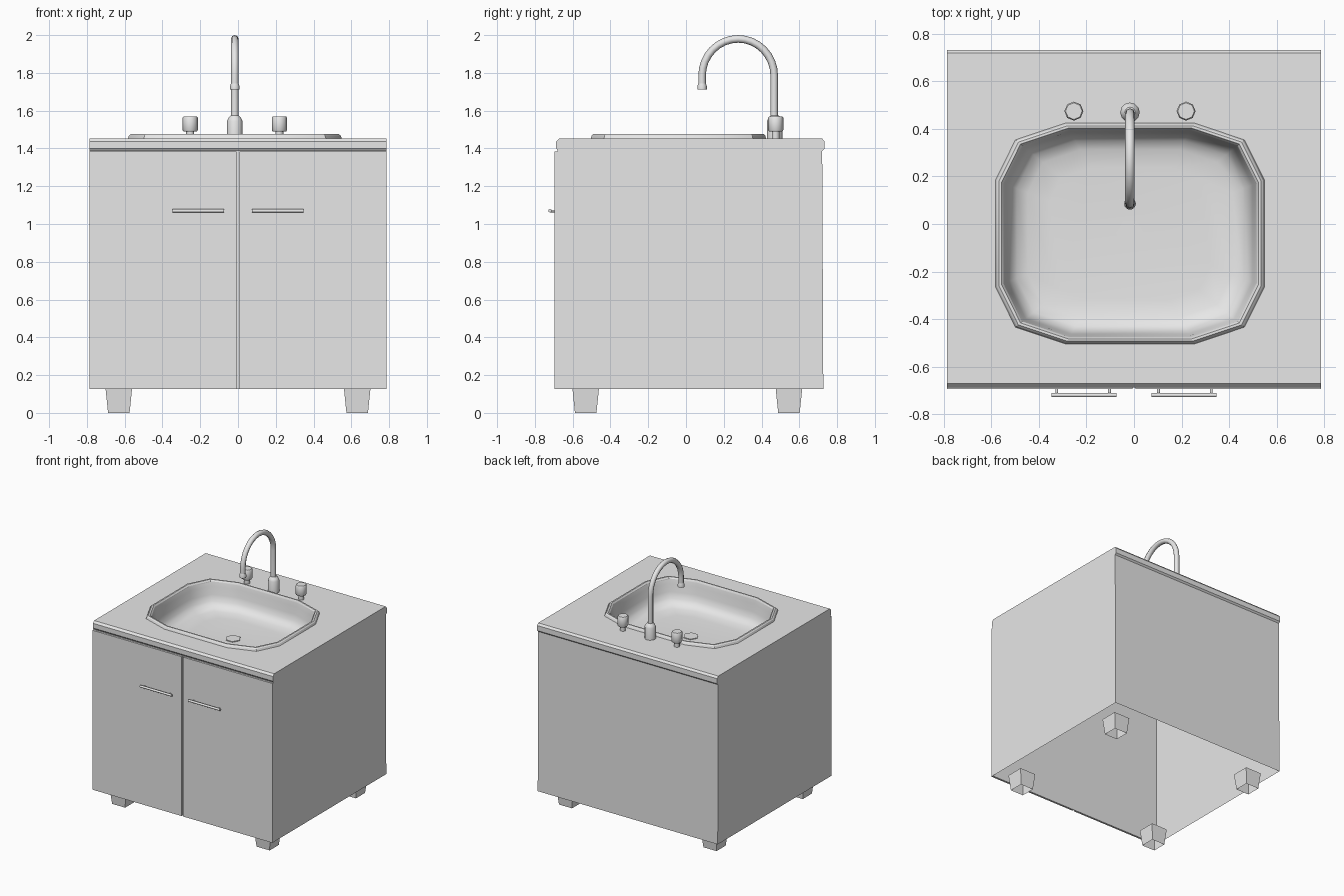
import bpy, bmesh, math
from mathutils import Vector

cube = bpy.data.objects.get("Cube")
if cube:
    bpy.data.objects.remove(cube)

grey = bpy.data.materials.new("plain grey")
grey.use_nodes = True
grey.diffuse_color = (0.8, 0.8, 0.8, 1)
grey.node_tree.nodes["Principled BSDF"].inputs["Base Color"].default_value = (0.8, 0.8, 0.8, 1)

TOP = 1.453          # worktop height
FLOOR = 0.127        # cabinet underside
SINK = Vector((-0.017, -0.04, 0))
TAP_Y = 0.47


def finish(name, bm, angle=None):
    mesh = bpy.data.meshes.new(name)
    bm.to_mesh(mesh)
    bm.free()
    obj = bpy.data.objects.new(name, mesh)
    bpy.context.collection.objects.link(obj)
    mesh.materials.append(grey)
    if angle:
        bpy.ops.object.select_all(action='DESELECT')
        obj.select_set(True)
        bpy.context.view_layer.objects.active = obj
        bpy.ops.object.shade_smooth_by_angle(angle=math.radians(angle))
    return obj


def box(name, low, high):
    bm = bmesh.new()
    bmesh.ops.create_cube(bm, size=1)
    low, high = Vector(low), Vector(high)
    for v in bm.verts:
        v.co = (low + high) / 2 + v.co * (high - low)
    return finish(name, bm)


def outline():
    """Twelve-sided sink outline, counter-clockwise, around its own centre."""
    quarter = [(0.566, 0.225), (0.482, 0.394), (0.273, 0.464)]
    half = quarter + [(-x, y) for x, y in reversed(quarter)]
    return half + [(-x, -y) for x, y in half]


def sink_ring(bm, scale, z):
    return [bm.verts.new(SINK + Vector((x * scale, y * scale, z))) for x, y in outline()]


def bridge(bm, rings):
    for a, b in zip(rings, rings[1:]):
        n = len(a)
        for i in range(n):
            j = (i + 1) % n
            bm.faces.new((a[i], a[j], b[j], b[i]))


def lathe(name, profile, x, y, sides, angle):
    """Turned part from (radius, height) pairs, bottom to top."""
    bm = bmesh.new()
    rings = []
    for r, z in profile:
        rings.append([bm.verts.new((x + r * math.cos(t), y + r * math.sin(t), z))
                      for t in (math.tau * i / sides for i in range(sides))])
    bridge(bm, rings)
    bm.faces.new(rings[0][::-1])
    bm.faces.new(rings[-1])
    return finish(name, bm, angle)


def rod(name, start, end, radius):
    start, end = Vector(start), Vector(end)
    axis = end - start
    bm = bmesh.new()
    bmesh.ops.create_cone(bm, cap_ends=True, segments=10, radius1=radius,
                          radius2=radius, depth=axis.length)
    turn = axis.to_track_quat('Z', 'Y').to_matrix()
    bmesh.ops.rotate(bm, verts=bm.verts, matrix=turn)
    bmesh.ops.translate(bm, verts=bm.verts, vec=(start + end) / 2)
    return finish(name, bm, 40)


# Cabinet shell with rolled worktop edges, open underneath
front = [(-0.68, FLOOR), (-0.68, 1.39), (-0.687, 1.4), (-0.687, 1.437), (-0.672, TOP)]
back = [(0.72, TOP), (0.733, 1.437), (0.733, 1.397), (0.721, 1.385), (0.727, FLOOR)]
bm = bmesh.new()
sides = [[bm.verts.new((x, y, z)) for y, z in front + back] for x in (-0.786, 0.786)]
bm.faces.new(sides[0])
bm.faces.new(sides[1][::-1])
for i in range(len(sides[0]) - 1):
    if i != len(front) - 1:
        bm.faces.new((sides[0][i], sides[1][i], sides[1][i + 1], sides[0][i + 1]))
# Worktop surface with the sink opening left out
k = len(front) - 1
corners = [sides[0][k], sides[1][k], sides[1][k + 1], sides[0][k + 1]]
hole = sink_ring(bm, 0.965, TOP)
edges = []
for loop in (corners, hole):
    for a, b in zip(loop, loop[1:] + loop[:1]):
        edges.append(bm.edges.get((a, b)) or bm.edges.new((a, b)))
bmesh.ops.triangle_fill(bm, edges=edges, use_beauty=True, normal=(0, 0, 1))
bmesh.ops.recalc_face_normals(bm, faces=bm.faces)
finish("cabinet_and_worktop", bm)

# Sink rim
bm = bmesh.new()
bridge(bm, [sink_ring(bm, s, z) for s, z in
            [(1.0, TOP), (0.99, 1.468), (0.975, 1.476), (0.955, 1.476), (0.94, 1.465), (0.935, 1.45)]])
finish("sink_rim", bm, 25)

# Basin
bm = bmesh.new()
rings = [sink_ring(bm, s, z) for s, z in
         [(0.938, 1.46), (0.925, 1.43), (0.91, 1.37), (0.885, 1.325),
          (0.84, 1.295), (0.76, 1.278), (0.6, 1.27)]]
bridge(bm, rings)
bm.faces.new(rings[-1])
finish("basin", bm, 60)
lathe("drain", [(0.057, 1.265), (0.057, 1.276)], SINK.x, -0.037, 6, 20)

# Doors, handles, feet and tap knobs, one per side
for s, side in ((-1, "right"), (1, "left")):
    xs = sorted((s * 0.007, s * 0.786))
    box(side + "_door", (xs[0], -0.695, FLOOR), (xs[1], -0.679, 1.385))
    rod(side + "_handle_bar", (s * 0.073, -0.72, 1.07), (s * 0.348, -0.72, 1.07), 0.009)
    for x in (0.103, 0.325):
        rod(side + "_handle_post", (s * x, -0.69, 1.068), (s * x, -0.72, 1.068), 0.006)
    for y, end in ((-0.531, "front"), (0.545, "back")):
        bm = bmesh.new()
        bmesh.ops.create_cone(bm, cap_ends=False, segments=4, radius1=0.057 * math.sqrt(2),
                              radius2=0.07 * math.sqrt(2), depth=FLOOR)
        for v in bm.verts:
            v.co.rotate(Vector((1, 1, 0)).to_track_quat('X', 'Z'))
        bmesh.ops.translate(bm, verts=bm.verts, vec=(s * 0.631, y, FLOOR / 2))
        # square the footprint to the cabinet
        for v in bm.verts:
            half = 0.057 if v.co.z < FLOOR / 2 else 0.07
            v.co.x = s * 0.631 + math.copysign(half, v.co.x - s * 0.631)
            v.co.y = y + math.copysign(half, v.co.y - y)
        finish(f"{end}_{side}_foot", bm)
    lathe(side + "_tap_knob",
          [(0.021, TOP - 0.01), (0.021, 1.49), (0.036, 1.49), (0.04, 1.497),
           (0.04, 1.563), (0.035, 1.57)], SINK.x + s * 0.236, TAP_Y + 0.005, 8, 50)

# Spout: collar, swan-neck pipe and nozzle
lathe("spout_collar", [(0.041, TOP - 0.01), (0.041, 1.545), (0.034, 1.56), (0.022, 1.575)],
      SINK.x, TAP_Y, 12, 40)
path = [(TAP_Y - 0.003, 1.55), (TAP_Y - 0.003, 1.66)]
for i in range(17):
    t = math.pi * i / 16
    path.append((0.276 + 0.191 * math.cos(t), 1.785 + 0.195 * math.sin(t)))
path.append((0.085, 1.725))
curve = bpy.data.curves.new("spout_pipe", 'CURVE')
curve.dimensions = '3D'
curve.bevel_depth = 0.02
curve.bevel_resolution = 2
curve.use_fill_caps = True
spline = curve.splines.new('POLY')
spline.points.add(len(path) - 1)
for p, (y, z) in zip(spline.points, path):
    p.co = (SINK.x, y, z, 1)
spline.use_smooth = True
curve.materials.append(grey)
bpy.context.collection.objects.link(bpy.data.objects.new("spout_pipe", curve))
lathe("spout_nozzle", [(0.025, 1.713), (0.025, 1.73), (0.02, 1.745)], SINK.x, 0.085, 12, 40)
